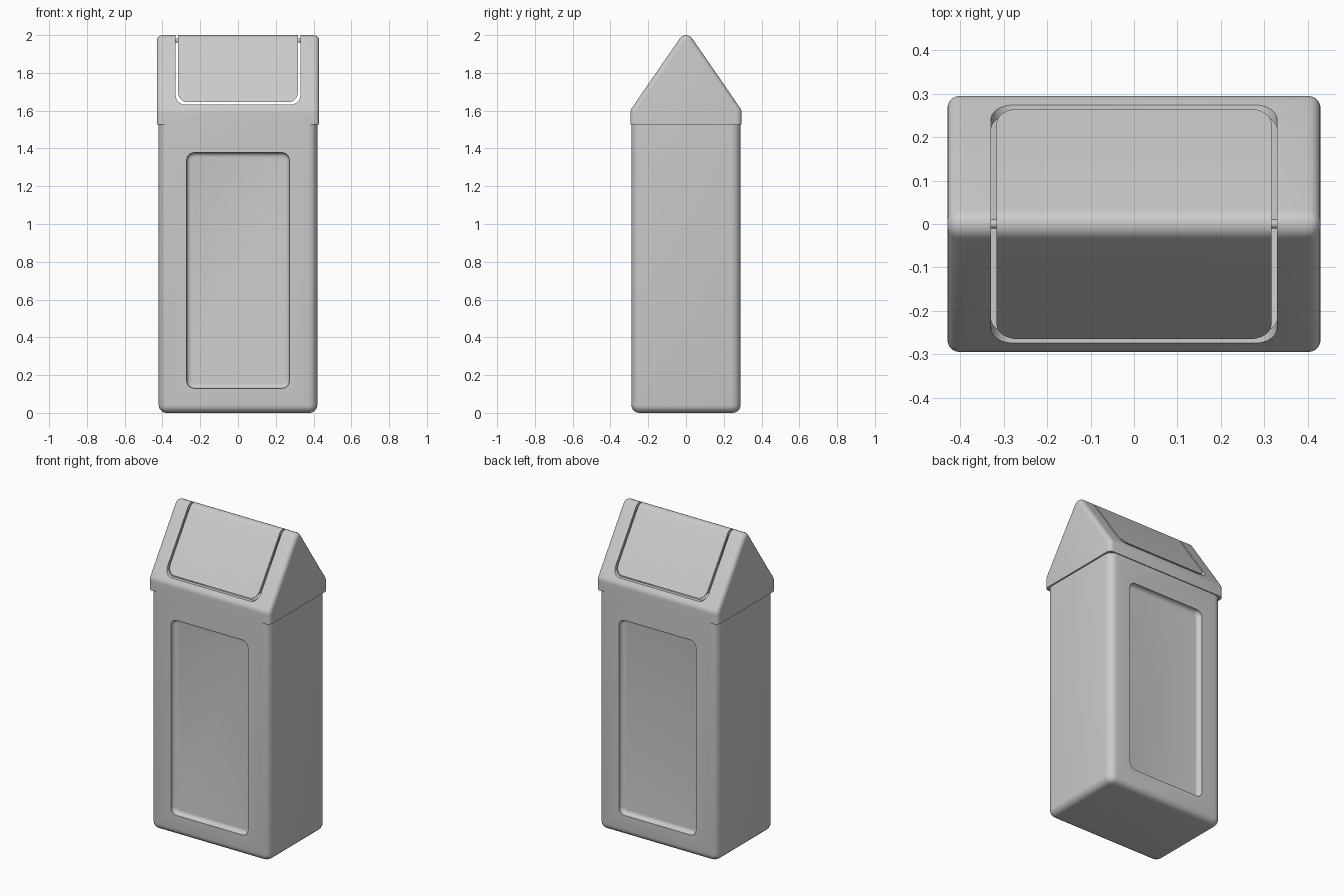
import bpy, bmesh, math
from mathutils import Vector

if "Cube" in bpy.data.objects:
    bpy.data.objects.remove(bpy.data.objects["Cube"])


def rounded(corners, seg=6):
    """Outline from (u, v, radius) corners, each replaced with an arc."""
    out, n = [], len(corners)
    for i, (u, v, r) in enumerate(corners):
        p = Vector((u, v))
        if r == 0:
            out.append(p)
            continue
        a = (Vector(corners[i - 1][:2]) - p).normalized()
        b = (Vector(corners[(i + 1) % n][:2]) - p).normalized()
        half = a.angle(b) / 2
        c = p + (a + b).normalized() * (r / math.sin(half))
        t = r / math.tan(half)
        s, e = p + a * t - c, p + b * t - c
        sweep = s.angle_signed(e)
        start = math.atan2(s.y, s.x)
        for k in range(seg + 1):
            ang = start - sweep * k / seg
            out.append(c + Vector((math.cos(ang), math.sin(ang))) * r)
    return out


def rect(u0, u1, v0, v1, r):
    return rounded([(u0, v0, r), (u1, v0, r), (u1, v1, r), (u0, v1, r)])


def prism(name, outline, axis, lo, hi, bevel=0, ends=(), skip_z=None):
    """Extrude an outline along an axis; round the rims of the given ends."""
    place = {'x': lambda u, v, w: (w, u, v),
             'y': lambda u, v, w: (u, w, v),
             'z': lambda u, v, w: (u, v, w)}[axis]
    bm = bmesh.new()
    rings = [[bm.verts.new(place(p.x, p.y, w)) for p in outline] for w in (lo, hi)]
    caps = [bm.faces.new(r) for r in rings]
    n = len(outline)
    for i in range(n):
        j = (i + 1) % n
        bm.faces.new((rings[0][i], rings[0][j], rings[1][j], rings[1][i]))
    bmesh.ops.recalc_face_normals(bm, faces=bm.faces[:])
    edges = [e for k in ends for e in caps[k].edges
             if skip_z is None or any(abs(v.co.z - skip_z) > 1e-5 for v in e.verts)]
    if edges:
        bmesh.ops.bevel(bm, geom=edges, offset=bevel, offset_type='OFFSET',
                        segments=5, profile=0.5, affect='EDGES', clamp_overlap=False)
        bmesh.ops.recalc_face_normals(bm, faces=bm.faces[:])
    me = bpy.data.meshes.new(name)
    bm.to_mesh(me)
    bm.free()
    ob = bpy.data.objects.new(name, me)
    bpy.context.collection.objects.link(ob)
    return ob


def boolean(ob, cutter, op='DIFFERENCE'):
    m = ob.modifiers.new('cut', 'BOOLEAN')
    m.operation, m.solver, m.object = op, 'EXACT', cutter
    activate(ob)
    bpy.ops.object.modifier_apply(modifier=m.name)
    bpy.data.objects.remove(cutter)


def activate(ob):
    bpy.ops.object.select_all(action='DESELECT')
    ob.select_set(True)
    bpy.context.view_layer.objects.active = ob


def recess(side, grow):
    """Rounded panel block for the front (-1) or back (+1) face."""
    g = grow
    return prism('recess_cutter', rect(-.272 - g, .272 + g, .13 - g, 1.378 + g, .04),
                 'y', side * (.258 - g), side * .4, .024, (0,))


def roof(name, y, eave, apex, bottom, x):
    outline = rounded([(-y, bottom, 0), (y, bottom, 0), (y, eave, .05),
                       (0, apex, .04), (-y, eave, .05)])
    return prism(name, outline, 'x', -x, x, .028, (0, 1), bottom)


def roof_cavity():
    return roof('lid_cavity', .279, 1.59, 2.005, 1.45, .415)


# Bin body: hollow rounded box with a recessed panel front and back
body = prism('bin_body', rect(-.42, .42, -.289, .289, .05), 'z', 0, 1.53, .042, (0,))
cavity = prism('body_cavity', rect(-.405, .405, -.274, .274, .045), 'z', .015, 1.7, .035, (0,))
for s in (-1, 1):
    boolean(body, recess(s, 0))
    boolean(cavity, recess(s, .015))
boolean(body, cavity)

# Gabled lid: thin shell with an opening that runs over the ridge
lid = roof('lid', .295, 1.602, 2.03, 1.526, .43)
boolean(lid, roof_cavity())
boolean(lid, prism('opening_cutter', rect(-.33, .33, 1.632, 2.3, .05), 'y', -.5, .5))

# Swing flap: the same gable, cut slightly smaller than the opening
flap = roof('swing_flap', .295, 1.602, 2.03, 1.526, .43)
boolean(flap, prism('flap_cutter', rect(-.317, .317, 1.645, 2.3, .05), 'y', -.5, .5), 'INTERSECT')
boolean(flap, roof_cavity())

# Hinge pins joining flap and lid
pins = []
for s, name in ((-1, 'hinge_pin_left'), (1, 'hinge_pin_right')):
    c = rect(-.01, .01, 1.961, 1.981, .0099)
    pins.append(prism(name, c, 'x', s * .324 - .012, s * .324 + .012))

for ob in [body, lid, flap] + pins:
    activate(ob)
    bpy.ops.object.shade_smooth_by_angle(angle=math.radians(30))
